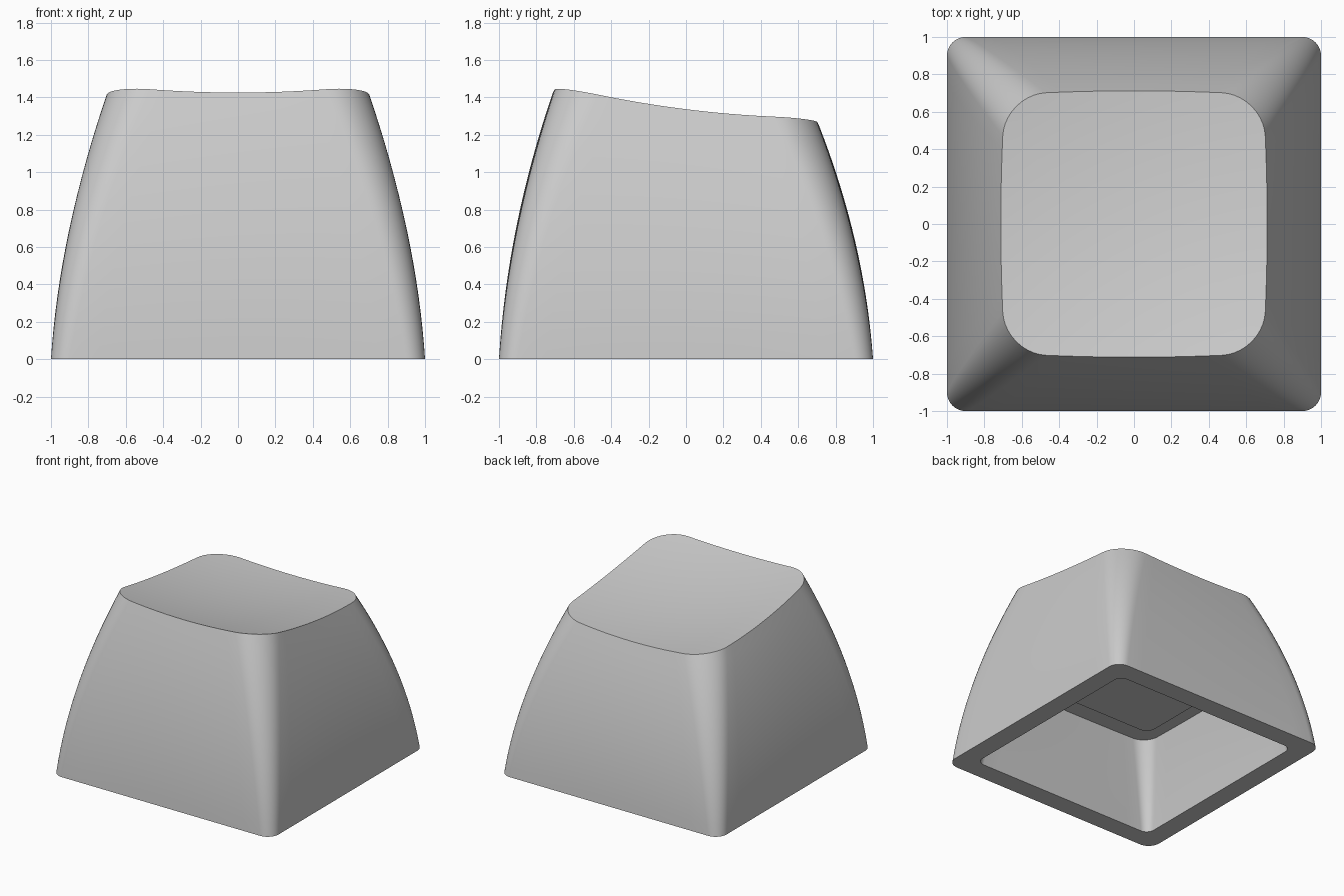
import bpy, bmesh, math

old = bpy.data.objects.get("Cube")
if old:
    bpy.data.objects.remove(old, do_unlink=True)

# One plain plastic colour
plastic = bpy.data.materials.new("grey_plastic")
plastic.use_nodes = True
grey = (0.6, 0.6, 0.6, 1)
plastic.diffuse_color = grey
plastic.node_tree.nodes["Principled BSDF"].inputs["Base Color"].default_value = grey

ARC, SIDE = 10, 12


def outline(hx, hy, r, bulge=0.0):
    """Rounded rectangle with slightly bowed sides, anticlockwise."""
    pts = []
    for k in range(4):
        sx, sy = (1, -1, -1, 1)[k], (1, 1, -1, -1)[k]
        arc = []
        for i in range(ARC + 1):
            a = math.pi / 2 * (k + i / ARC)
            arc.append((sx * (hx - r) + r * math.cos(a), sy * (hy - r) + r * math.sin(a)))
        if pts:
            pts += between(pts[-1], arc[0])
        pts += arc
    pts += between(pts[-1], pts[0])
    return [(x + bulge * x / hx * (1 - (y / hy) ** 2),
             y + bulge * y / hy * (1 - (x / hx) ** 2)) for x, y in pts]


def between(a, b):
    return [tuple(p + (q - p) * i / SIDE for p, q in zip(a, b)) for i in range(1, SIDE)]


def dish(x, y):
    """Height of the scooped, sloping top."""
    return 1.29 - 0.125 * y + 0.092 * (x * x + y * y)


def section(t, inset=0.0):
    """Outline of the tapering body at fraction t of its height."""
    half = 1 - 0.11 * t - 0.20 * t * t - inset
    return outline(half, half, 0.1 + 0.12 * t - inset * 0.2, 0.022 * t)


def build(name, rings, cap_start, cap_end):
    bm = bmesh.new()
    loops = [[bm.verts.new(p) for p in ring] for ring in rings]
    for a, b in zip(loops, loops[1:]):
        for i in range(len(a)):
            j = (i + 1) % len(a)
            bm.faces.new((a[i], b[i], b[j], a[j]))
    if cap_start:
        centre = bm.verts.new(cap_start)
        for i in range(len(loops[0])):
            bm.faces.new((centre, loops[0][i], loops[0][(i + 1) % len(loops[0])]))
    if cap_end:
        bm.faces.new(reversed(loops[-1]))
    bmesh.ops.recalc_face_normals(bm, faces=bm.faces)
    mesh = bpy.data.meshes.new(name)
    bm.to_mesh(mesh)
    bm.free()
    mesh.materials.append(plastic)
    obj = bpy.data.objects.new(name, mesh)
    bpy.context.collection.objects.link(obj)
    bpy.ops.object.select_all(action="DESELECT")
    obj.select_set(True)
    bpy.context.view_layer.objects.active = obj
    bpy.ops.object.shade_smooth_by_angle(angle=math.radians(35))
    return obj


# Hollow body: dished top, curved outer walls, flat rim, inner walls, flat ceiling
STEPS = 16
CEILING = 0.7
top = section(1)
rings = []
for i in range(1, STEPS):
    s = i / STEPS
    rings.append([(x * s, y * s, dish(x * s, y * s)) for x, y in top])
for i in range(STEPS + 1):
    t = 1 - i / STEPS
    rings.append([(x, y, t * dish(*p)) for (x, y), p in zip(section(t), top)])
for i in range(9):
    t = i / 8
    rings.append([(x, y, t * CEILING) for x, y in section(t / 2, 0.16)])
build("key_body", rings, (0, 0, dish(0, 0)), True)

# Mounting stem hanging from the ceiling
stem = outline(0.39, 0.30, 0.08)
build("mounting_stem", [[(x, y, z) for x, y in stem] for z in (CEILING + 0.02, 0.47)],
      (0, 0, CEILING + 0.02), True)
